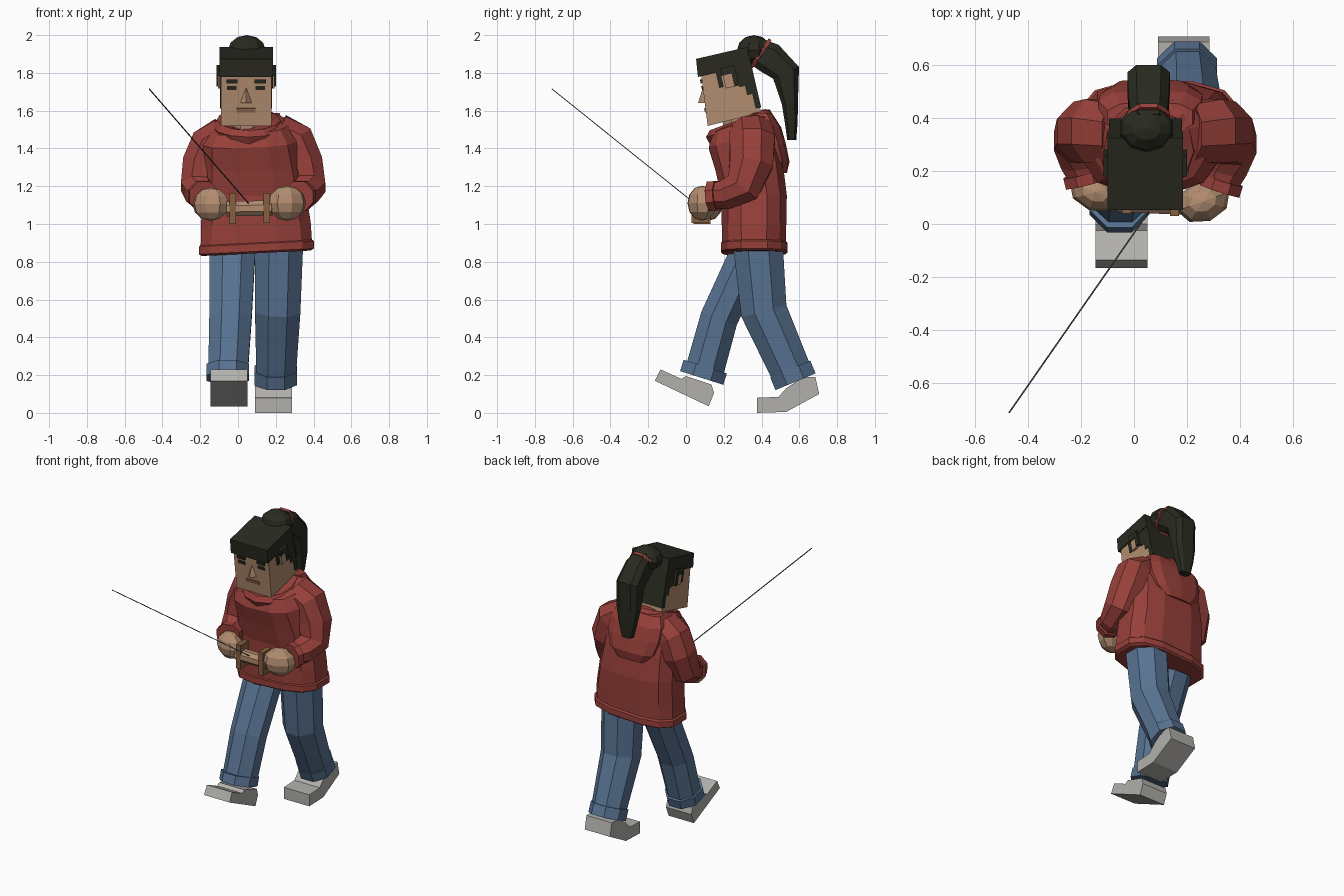
import bpy, bmesh, math
from mathutils import Vector, Matrix


def srgb(r, g, b):
    return [((c / 255 + 0.055) / 1.055) ** 2.4 for c in (r, g, b)] + [1]


def material(name, *rgb):
    m = bpy.data.materials.new(name)
    m.diffuse_color = srgb(*rgb)
    return m


SKIN = material("skin", 178, 141, 112)
HAIR = material("dark_hair", 41, 42, 32)
RED = material("red_cloth", 152, 64, 58)
DENIM = material("blue_denim", 88, 115, 146)
GREY = material("shoe_grey", 177, 176, 171)
LIP = material("lip_brown", 142, 104, 78)
WOOD = material("wood_brown", 134, 94, 62)
LINE = material("line_grey", 80, 80, 80)


def make(name, bm, mat, matrix=None):
    bmesh.ops.recalc_face_normals(bm, faces=bm.faces)
    me = bpy.data.meshes.new(name)
    bm.to_mesh(me)
    bm.free()
    me.materials.append(mat)
    ob = bpy.data.objects.new(name, me)
    bpy.context.collection.objects.link(ob)
    if matrix:
        ob.matrix_world = matrix
    return ob


def bridge(name, rings, mat, closed=False):
    """Skin a list of point rings; cap the ends unless the loop is closed."""
    bm = bmesh.new()
    vs = [[bm.verts.new(p) for p in r] for r in rings]
    n = len(vs[0])
    pairs = list(zip(vs, vs[1:])) + ([(vs[-1], vs[0])] if closed else [])
    for a, b in pairs:
        for i in range(n):
            j = (i + 1) % n
            bm.faces.new((a[i], a[j], b[j], b[i]))
    if not closed:
        bm.faces.new(vs[0])
        bm.faces.new(vs[-1])
    return make(name, bm, mat)


def spow(v, p):
    return math.copysign(abs(v) ** p, v)


def limb(name, secs, mat, n=8, closed=False, power=1):
    """Tube through sections (x, y, z, side radius, depth radius)."""
    pts = [Vector(s[:3]) for s in secs]
    last = len(pts) - 1
    rings = []
    for i, s in enumerate(secs):
        if closed:
            t = pts[(i + 1) % len(pts)] - pts[i - 1]
        else:
            t = pts[min(i + 1, last)] - pts[max(i - 1, 0)]
        t.normalize()
        ref = Vector((0, 0, 1)) if abs(t.x) > 0.9 or closed else Vector((1, 0, 0))
        u = (ref - t * ref.dot(t)).normalized()
        v = t.cross(u)
        k = 1 / math.cos(math.pi / n) ** power
        ring = []
        for j in range(n):
            a = (j + 0.5) * 2 * math.pi / n
            ring.append(pts[i] + u * s[3] * k * spow(math.cos(a), power) + v * s[-1] * k * spow(math.sin(a), power))
        rings.append(ring)
    return bridge(name, rings, mat, closed)


def stack(name, secs, mat, n=12, power=0.7):
    """Rounded-box rings (x, y, z, half width, half depth, slope in x, slope in y)."""
    rings = []
    for cx, cy, cz, rx, ry, sx, sy in secs:
        ring = []
        for j in range(n):
            a = (j + 0.5) * 2 * math.pi / n
            dx = rx * spow(math.cos(a), power)
            dy = ry * spow(math.sin(a), power)
            ring.append((cx + dx, cy + dy, cz + sx * dx + sy * dy))
        rings.append(ring)
    return bridge(name, rings, mat)


def box(name, x0, x1, y0, y1, z0, z1, mat, matrix=None):
    bm = bmesh.new()
    bmesh.ops.create_cube(bm, size=1)
    for v in bm.verts:
        v.co = ((x0, x1)[v.co.x > 0], (y0, y1)[v.co.y > 0], (z0, z1)[v.co.z > 0])
    return make(name, bm, mat, matrix)


def ball(name, center, radii, mat, turn=0, seg=10, rows=6):
    bm = bmesh.new()
    bmesh.ops.create_uvsphere(bm, u_segments=seg, v_segments=rows, radius=1)
    m = Matrix.Translation(center) @ Matrix.Rotation(math.radians(turn), 4, 'Z')
    return make(name, bm, mat, m @ Matrix.Diagonal((*radii, 1)))


def profile(name, yz, x0, x1, mat, matrix=None):
    """Side outline in y and z, extruded across x."""
    bm = bmesh.new()
    a = [bm.verts.new((x0, y, z)) for y, z in yz]
    b = [bm.verts.new((x1, y, z)) for y, z in yz]
    bm.faces.new(a)
    bm.faces.new(b)
    for i in range(len(a)):
        j = (i + 1) % len(a)
        bm.faces.new((a[i], a[j], b[j], b[i]))
    return make(name, bm, mat, matrix)


# Head, tilted down; parts are placed in the head's own frame
H = Matrix.Translation((0.043, 0.22, 1.73)) @ Matrix.Rotation(math.radians(13), 4, 'X')
profile("head", [(-0.15, -0.182), (0.142, -0.175), (0.138, 0.165), (-0.115, 0.165)], -0.134, 0.134, SKIN, H)
profile("hair_cap", [(-0.142, 0.082), (0.148, 0.082), (0.148, 0.178), (-0.13, 0.178)], -0.142, 0.142, HAIR, H)
back_hair = [(0.02, 0.1), (0.02, 0.045), (0.06, 0.045), (0.06, -0.02), (0.09, -0.02),
             (0.09, -0.07), (0.118, -0.07), (0.118, -0.15), (0.148, -0.15), (0.148, 0.1)]
profile("back_hair", back_hair, -0.138, 0.138, HAIR, H)
for side, tag in ((-1, "left"), (1, "right")):
    def lr(a, b):
        return sorted((side * a, side * b))
    box(tag + "_sideburn", *lr(0.12, 0.141), -0.045, -0.02, 0.0, 0.09, HAIR, H)
    box(tag + "_ear", *lr(0.12, 0.15), -0.012, 0.04, -0.01, 0.075, SKIN, H)
    box(tag + "_ear_hair", *lr(0.12, 0.157), -0.02, 0.06, 0.06, 0.1, HAIR, H)
    box(tag + "_ear_back_hair", *lr(0.12, 0.157), 0.035, 0.06, -0.01, 0.07, HAIR, H)
    box(tag + "_brow", *lr(0.045, 0.105), -0.135, -0.12, 0.046, 0.066, HAIR, H)
    box(tag + "_eye", *lr(0.05, 0.1), -0.136, -0.125, 0.01, 0.031, HAIR, H)
box("mouth", -0.05, 0.05, -0.148, -0.136, -0.11, -0.087, LIP, H)

# Pointed nose
bm = bmesh.new()
v = [bm.verts.new(p) for p in ((-0.037, -0.13, -0.06), (0.037, -0.13, -0.06),
                               (0, -0.125, 0.03), (0, -0.172, -0.052))]
for f in ((0, 1, 2), (0, 1, 3), (1, 2, 3), (2, 0, 3)):
    bm.faces.new([v[i] for i in f])
make("nose", bm, SKIN, H)

# Top bun, tie and ponytail
ball("hair_bun", (0.047, 0.36, 1.92), (0.105, 0.09, 0.08), HAIR)
limb("hair_tie", [(0.055, 0.388, 1.908, 0.08, 0.09), (0.055, 0.403, 1.898, 0.08, 0.09)], RED)
limb("ponytail", [(0.055, 0.38, 1.91, 0.065, 0.075), (0.055, 0.44, 1.88, 0.075, 0.085),
                  (0.055, 0.53, 1.80, 0.08, 0.075), (0.055, 0.55, 1.64, 0.075, 0.043),
                  (0.055, 0.557, 1.54, 0.058, 0.034), (0.055, 0.56, 1.445, 0.036, 0.024)], HAIR, power=0.6)
limb("neck", [(0.045, 0.28, 1.44, 0.075, 0.08), (0.045, 0.27, 1.62, 0.075, 0.08)], SKIN)

# Hooded top: hem band, body, collar roll and hood
stack("hem_band", [(0.097, 0.362, 0.845, 0.295, 0.168, 0.05, 0), (0.097, 0.362, 0.855, 0.312, 0.18, 0.05, 0),
                   (0.097, 0.362, 0.895, 0.312, 0.18, 0.05, 0), (0.097, 0.362, 0.91, 0.29, 0.165, 0.05, 0)], RED)
stack("torso", [(0.097, 0.36, 0.89, 0.302, 0.172, 0.05, 0), (0.095, 0.36, 1.0, 0.297, 0.175, 0.03, 0),
                (0.085, 0.36, 1.15, 0.285, 0.178, 0, 0), (0.075, 0.335, 1.3, 0.27, 0.183, 0, 0.1),
                (0.062, 0.303, 1.44, 0.255, 0.187, 0.04, 0.2), (0.06, 0.305, 1.52, 0.21, 0.165, 0.08, 0.27),
                (0.055, 0.31, 1.555, 0.13, 0.115, 0.08, 0.45)], RED)
collar = []
for i in range(12):
    a = i * math.pi / 6
    collar.append((0.055 + 0.15 * math.cos(a), 0.285 + 0.14 * math.sin(a), 1.515 + 0.055 * math.sin(a), 0.036, 0.034))
limb("collar_roll", collar, RED, n=6, closed=True)
stack("hood", [(0.06, 0.40, 1.58, 0.165, 0.06, 0.05, 0), (0.06, 0.43, 1.51, 0.20, 0.075, 0, 0),
               (0.065, 0.455, 1.42, 0.20, 0.075, 0, 0), (0.065, 0.48, 1.33, 0.17, 0.068, 0, 0),
               (0.065, 0.50, 1.27, 0.11, 0.034, 0, 0)], RED, n=10)

# Sleeves, cuffs and hands
limb("right_sleeve", [(0.21, 0.345, 1.50, 0.085, 0.11), (0.30, 0.35, 1.445, 0.103, 0.12),
                      (0.343, 0.345, 1.32, 0.105, 0.115), (0.365, 0.30, 1.195, 0.097, 0.097),
                      (0.34, 0.21, 1.155, 0.085, 0.078), (0.325, 0.15, 1.15, 0.068, 0.066)], RED)
limb("left_sleeve", [(-0.07, 0.345, 1.485, 0.085, 0.11), (-0.15, 0.35, 1.425, 0.103, 0.12),
                     (-0.185, 0.345, 1.32, 0.108, 0.115), (-0.205, 0.31, 1.195, 0.097, 0.097),
                     (-0.19, 0.23, 1.155, 0.085, 0.078), (-0.18, 0.175, 1.15, 0.068, 0.066)], RED)
limb("right_cuff", [(0.335, 0.165, 1.15, 0.078), (0.322, 0.125, 1.147, 0.078)], RED)
limb("left_cuff", [(-0.19, 0.19, 1.15, 0.078), (-0.18, 0.15, 1.147, 0.078)], RED)
ball("right_hand", (0.26, 0.085, 1.11), (0.105, 0.078, 0.093), SKIN, 20, 8, 6)
ball("left_hand", (-0.145, 0.12, 1.105), (0.102, 0.072, 0.088), SKIN, -20, 8, 6)

# Line spool held between the hands, with the line running out
limb("spool_bar", [(-0.06, 0.085, 1.08, 0.04), (0.18, 0.075, 1.085, 0.04)], SKIN)
box("left_spool_plate", -0.045, -0.01, 0.04, 0.13, 1.0, 1.165, WOOD)
box("right_spool_plate", 0.135, 0.17, 0.03, 0.12, 1.005, 1.165, WOOD)
limb("line", [(0.055, 0.045, 1.11, 0.0023), (-0.47, -0.71, 1.715, 0.0023)], LINE, n=4)

# Trouser legs with turned-up cuffs
limb("left_leg", [(-0.03, 0.34, 0.86, 0.122, 0.10), (-0.04, 0.175, 0.5, 0.112, 0.1),
                  (-0.052, 0.10, 0.23, 0.105, 0.102)], DENIM)
limb("left_leg_cuff", [(-0.055, 0.102, 0.245, 0.113, 0.12), (-0.055, 0.083, 0.185, 0.113, 0.12)], DENIM)
limb("right_leg", [(0.217, 0.38, 0.90, 0.128, 0.132), (0.21, 0.412, 0.54, 0.12, 0.123),
                   (0.202, 0.555, 0.22, 0.105, 0.108)], DENIM)
limb("right_leg_cuff", [(0.2, 0.552, 0.232, 0.113, 0.115), (0.2, 0.58, 0.165, 0.113, 0.115)], DENIM)

# Shoes: front one toe-up, rear one bent at the ball
profile("left_shoe", [(-0.165, 0.17), (0.12, 0.035), (0.148, 0.105), (0.135, 0.15), (0.0, 0.195),
                      (-0.025, 0.18), (-0.135, 0.23)], -0.145, 0.05, GREY)
profile("right_shoe", [(0.375, 0.0), (0.53, 0.005), (0.705, 0.10), (0.685, 0.19), (0.62, 0.19), (0.53, 0.13),
                       (0.49, 0.085), (0.375, 0.08)], 0.09, 0.285, GREY)
